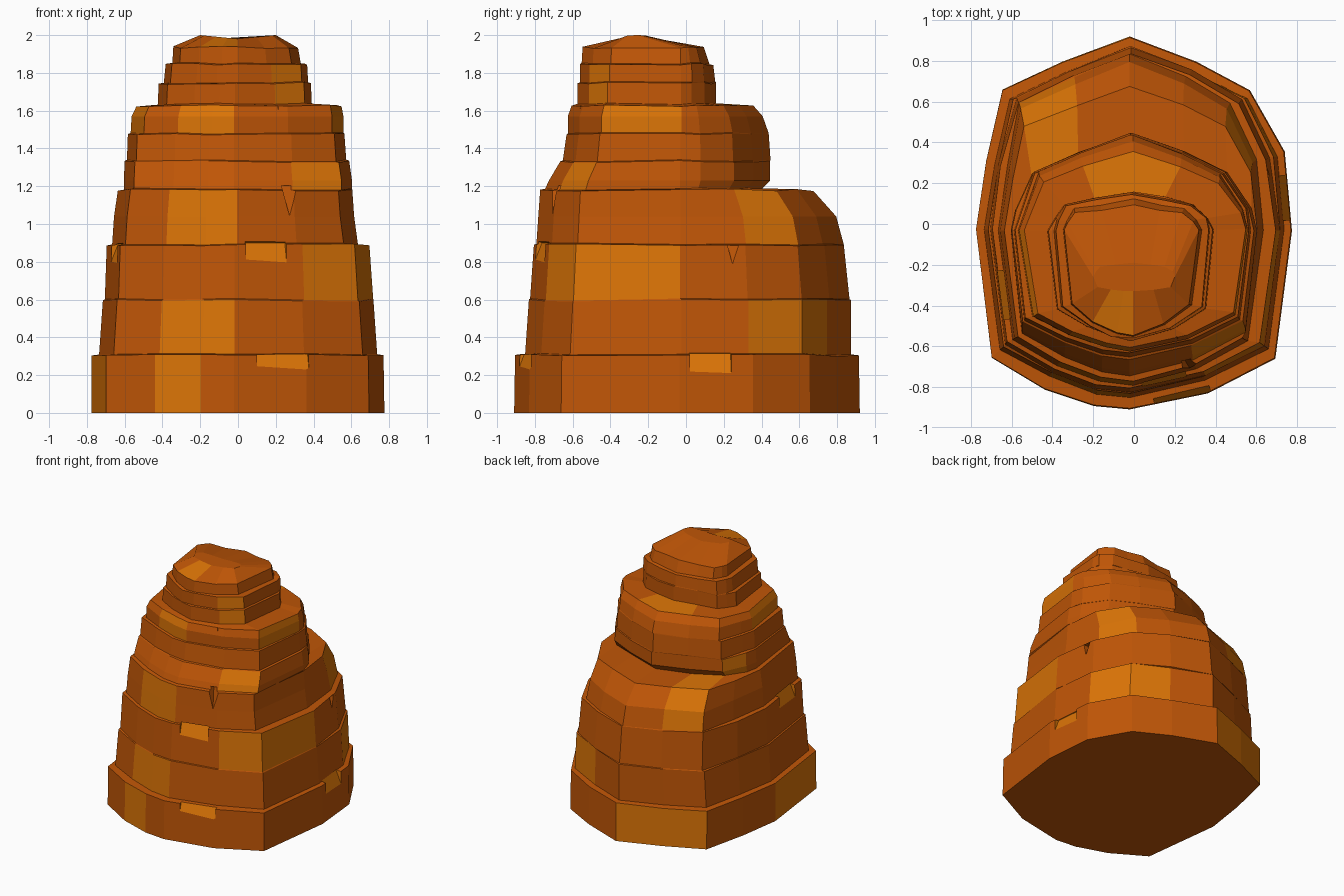
import bpy, bmesh, math, random
from mathutils import Vector, Matrix

if "Cube" in bpy.data.objects:
    bpy.data.objects.remove(bpy.data.objects["Cube"])

random.seed(4)


def material(name, rgb):
    m = bpy.data.materials.new(name)
    m.diffuse_color = (*rgb, 1)
    m.use_nodes = True
    m.node_tree.nodes["Principled BSDF"].inputs["Base Color"].default_value = m.diffuse_color
    return m


MATS = [material("burnt_orange_rock", (0.525, 0.092, 0.002)),
        material("ochre_rock", (0.71, 0.175, 0.002))]

# Cross-section, clockwise from the back (y > 0 is behind the widest line)
SECTION = [(-.02, 1), (.40, .87), (.75, .72), (.95, .40), (1, 0),
           (.90, -.71), (.48, -.90), (.12, -.99), (-.14, -1), (-.57, -.88),
           (-.89, -.71), (-1, 0), (-.94, .36), (-.83, .72), (-.45, .87)]
# Upper strata: wider front facet
SECTION[7], SECTION[8] = (-.02, -1), (-.26, -.98)
N = len(SECTION)
Y_WIDE = -0.03

# Strata: rings of (z, left, right, front, back), bottom to top
STRATA = [
    [(0, .78, .77, .915, .925), (.305, .78, .765, .91, .92)],
    [(.31, .73, .74, .85, .87), (.595, .71, .72, .83, .87)],
    [(.60, .70, .71, .82, .87), (.89, .69, .69, .80, .84)],
    [(.895, .67, .63, .79, .83), (1.04, .66, .61, .78, .79), (1.18, .64, .60, .77, .67)],
    [(1.185, .61, .60, .74, .40), (1.23, .61, .60, .72, .45), (1.33, .605, .585, .66, .45)],
    [(1.335, .595, .58, .65, .45), (1.475, .59, .57, .63, .44)],
    [(1.48, .57, .56, .62, .44), (1.57, .565, .56, .62, .41), (1.625, .54, .55, .60, .36)],
    [(1.635, .42, .39, .57, .16), (1.745, .415, .385, .57, .16)],
    [(1.75, .40, .37, .56, .15), (1.845, .39, .365, .56, .14)],
    [(1.85, .355, .325, .55, .12), (1.935, .35, .31, .545, .09)],
]
# Ochre patches: stratum -> wall facets; ledge above stratum -> facets
OCHRE_WALL = {0: (8, 10, 13, 14), 1: (7, 8, 1, 2), 2: (4, 5), 3: (7, 8, 2, 13),
              4: (5, 12), 6: (7, 8, 4, 10), 7: (5,), 8: (5,)}
OCHRE_LEDGE = {3: (13,), 6: (0, 14), 9: (7, 8)}

bm = bmesh.new()
wobble = [(0, 0)] * N


def ring(z, left, right, front, back, jz, pointed):
    out = []
    for i, (u, v) in enumerate(SECTION):
        x = u * (right if u > 0 else left)
        if v > 0:
            y = Y_WIDE + v ** pointed * (back - Y_WIDE)
        else:
            y = Y_WIDE + v * (front + Y_WIDE)
        out.append(bm.verts.new((x + wobble[i][0], y + wobble[i][1], z + jz[i])))
    return out


def bridge(a, b, ochre=()):
    for i in range(N):
        j = (i + 1) % N
        f = bm.faces.new((a[j], a[i], b[i], b[j]))
        f.material_index = int(i in ochre)


# Stacked rock layers, walls and ledges in one continuous skin
prev = None
jz = [0] * N
for s, rings in enumerate(STRATA):
    wobble = [(random.uniform(-.01, .01), random.uniform(-.006, .006)) for _ in SECTION]
    for k, r in enumerate(rings):
        if k == len(rings) - 1:
            jz = [random.uniform(-.006, .006) for _ in SECTION]
        elif k:
            jz = [0] * N
        cur = ring(*r, jz, 1.6 if 4 <= s <= 6 else 1.2 if s > 6 else 1)
        if prev is None:
            bm.faces.new(cur)
        elif k == 0:
            bridge(prev, cur, OCHRE_LEDGE.get(s - 1, ()))
        else:
            bridge(prev, cur, OCHRE_WALL.get(s, ()))
        prev = cur

# Gently domed summit
crown = []
for u, v in SECTION:
    crown.append(bm.verts.new((u * .2, -.26 + v * .07, 1.98 + .02 * abs(u))))
bridge(prev, crown, OCHRE_LEDGE[9])
bm.faces.new(crown[::-1])
bmesh.ops.recalc_face_normals(bm, faces=bm.faces[:])


def to_object(name, b):
    me = bpy.data.meshes.new(name)
    b.to_mesh(me)
    b.free()
    ob = bpy.data.objects.new(name, me)
    for m in MATS:
        me.materials.append(m)
    bpy.context.collection.objects.link(ob)
    return ob


rock = to_object("layered_rock", bm)


def carve(name, b):
    """Cut a helper shape out of the rock, then discard it."""
    cutter = to_object(name, b)
    cutter.hide_render = True
    mod = rock.modifiers.new(name, 'BOOLEAN')
    mod.operation, mod.solver, mod.object = 'DIFFERENCE', 'EXACT', cutter
    bpy.context.view_layer.objects.active = rock
    bpy.ops.object.modifier_apply(modifier=name)
    bpy.data.objects.remove(cutter)


def edge_chip(p, azimuth, width):
    """Steep bevel under a ledge; p lies on the wall just below the edge."""
    a = math.radians(azimuth)
    n = Vector((math.cos(a), math.sin(a), .4)).normalized()
    side = Vector((-math.sin(a), math.cos(a), 0))
    up = n.cross(side)
    rot = Matrix((side, n, up)).transposed().to_4x4()
    b = bmesh.new()
    bmesh.ops.create_cube(b, size=1, matrix=Matrix.Translation(Vector(p) + n * .035)
                          @ rot @ Matrix.Diagonal((width, .1, .13, 1)))
    for f in b.faces:
        f.material_index = 1
    bmesh.ops.recalc_face_normals(b, faces=b.faces[:])
    carve("edge_chip", b)


def notch(p, size, azimuth):
    b = bmesh.new()
    bmesh.ops.create_cone(b, cap_ends=True, segments=3, radius1=0, radius2=size,
                          depth=size * 1.9, matrix=Matrix.Translation(p)
                          @ Matrix.Rotation(math.radians(azimuth), 4, 'Z'))
    bmesh.ops.recalc_face_normals(b, faces=b.faces[:])
    carve("notch", b)


# Chipped ledge edges and wedge notches
for p, az, w in [((.24, -.86, .26), -77, .28), ((.15, -.773, .845), -76, .22),
                 ((.755, .13, .26), 6, .22), ((-.655, -.35, .84), 188, .24)]:
    edge_chip(p, az, w)
for p, size, az in [((.28, -.72, 1.11), .10, 30), ((.23, -.59, 1.59), .05, 30),
                    ((.67, .25, .83), .06, 0)]:
    notch(p, size, az)
rock.data.shade_flat()
